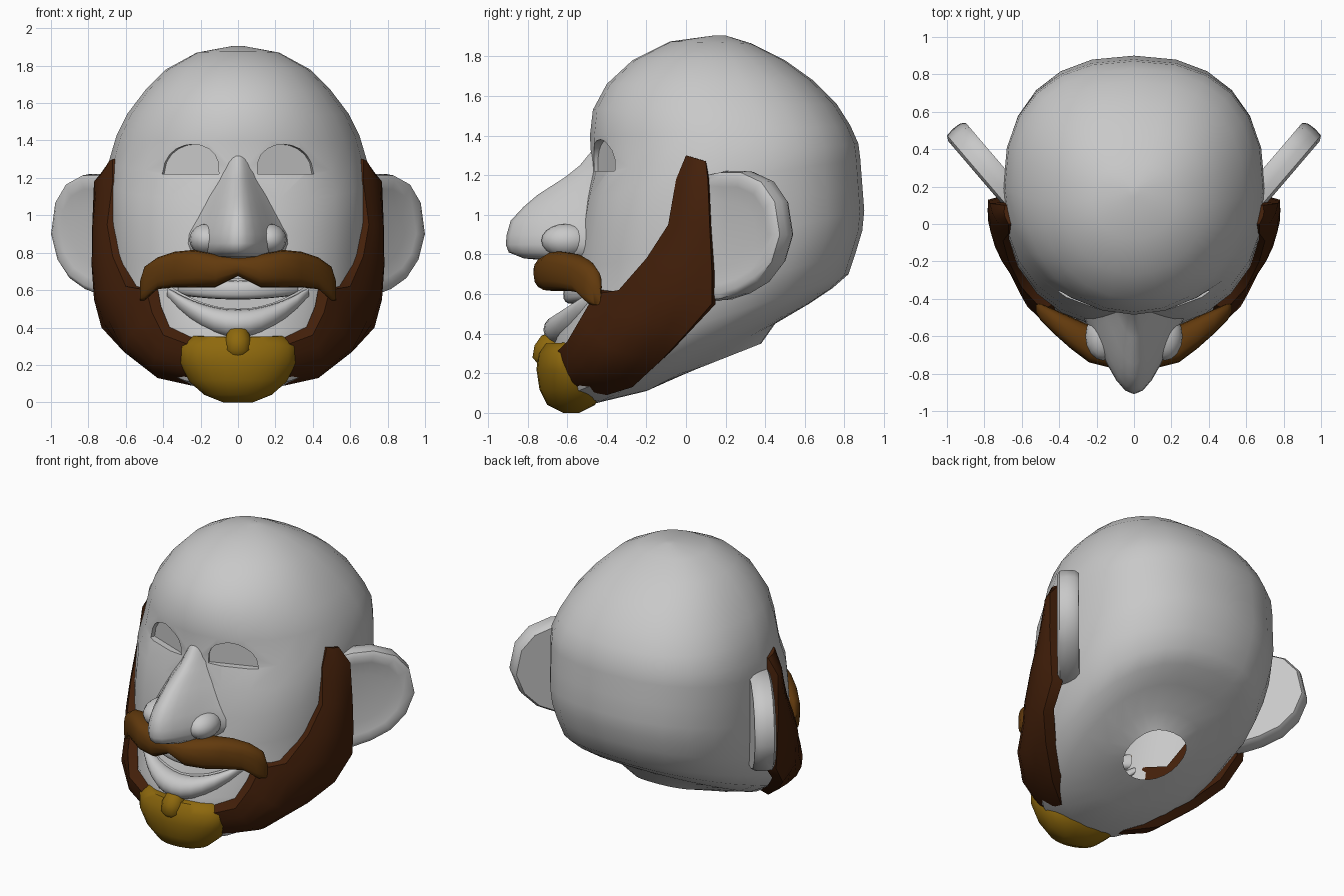
import bpy, bmesh
from math import sin, cos, pi, radians
from mathutils import Vector

cube = bpy.data.objects.get("Cube")
if cube:
    bpy.data.objects.remove(cube)


def material(name, rgb):
    m = bpy.data.materials.new(name)
    m.use_nodes = True
    m.diffuse_color = (*rgb, 1)
    m.node_tree.nodes["Principled BSDF"].inputs["Base Color"].default_value = (*rgb, 1)
    return m


SKIN = material("grey_skin", (0.58, 0.58, 0.58))
BEARD = material("dark_brown_hair", (0.056, 0.014, 0.003))
TACHE = material("brown_hair", (0.122, 0.042, 0.004))
GOATEE = material("golden_hair", (0.27, 0.14, 0.004))


def activate(ob):
    bpy.ops.object.select_all(action='DESELECT')
    ob.select_set(True)
    bpy.context.view_layer.objects.active = ob


def smooth(ob, angle=50):
    activate(ob)
    bpy.ops.object.shade_smooth_by_angle(angle=radians(angle))


def finish(name, bm, mat):
    bmesh.ops.recalc_face_normals(bm, faces=bm.faces[:])
    me = bpy.data.meshes.new(name)
    bm.to_mesh(me)
    bm.free()
    me.materials.append(mat)
    ob = bpy.data.objects.new(name, me)
    bpy.context.collection.objects.link(ob)
    smooth(ob)
    return ob


def loft(name, rings, mat):
    """Join a list of closed rings and cap both ends."""
    bm = bmesh.new()
    rows = [[bm.verts.new(p) for p in ring] for ring in rings]
    n = len(rows[0])
    for a, b in zip(rows, rows[1:]):
        for i in range(n):
            j = (i + 1) % n
            bm.faces.new((a[i], a[j], b[j], b[i]))
    bm.faces.new(rows[0])
    bm.faces.new(rows[-1])
    return finish(name, bm, mat)


def power(v, e):
    return abs(v) ** e * (1 if v >= 0 else -1)


def oval(yf, zf, yb, zb, w, front=1.0, n=24):
    """Tilted oval from a front point to a back point; lower exponents are squarer."""
    pts = []
    for i in range(n):
        c, s = cos(2 * pi * i / n), sin(2 * pi * i / n)
        e = front if c >= 0 else 0.84
        k = (1 - power(c, e)) / 2
        pts.append((w * power(s, e), yf + (yb - yf) * k, zf + (zb - zf) * k))
    return pts


def bar(name, stations, mat, n=16, e=0.75):
    """Loft along x; each station is x, y, z, half depth, half height."""
    rings = [[(x, y + hy * power(cos(2 * pi * i / n), e), z + hz * power(sin(2 * pi * i / n), e))
              for i in range(n)] for x, y, z, hy, hz in stations]
    return loft(name, rings, mat)


def ellipsoid(name, loc, size, mat):
    bm = bmesh.new()
    bmesh.ops.create_uvsphere(bm, u_segments=16, v_segments=10, radius=1)
    for v in bm.verts:
        v.co = Vector(a * b + c for a, b, c in zip(v.co, size, loc))
    return finish(name, bm, mat)


def carve(ob, cutter):
    mod = ob.modifiers.new("cut", 'BOOLEAN')
    mod.operation = 'DIFFERENCE'
    mod.solver = 'EXACT'
    mod.object = cutter
    activate(ob)
    bpy.ops.object.modifier_apply(modifier=mod.name)
    bpy.data.objects.remove(cutter)


# Head: from the neck opening, round the jaw and full cheeks, up to the crown
head = loft("head", [oval(*r) for r in (
    (.0, .2, .38, .35, .19), (-.2, .11, .45, .45, .31),
    (-.45, .05, .62, .55, .46), (-.62, .08, .74, .63, .57),
    (-.67, .2, .82, .70, .635), (-.67, .38, .86, .82, .68),
    (-.58, .55, .89, .92, .69, .92), (-.56, .72, .90, 1.02, .70, .86),
    (-.54, .9, .89, 1.15, .70, .86), (-.51, 1.08, .88, 1.28, .70, .87),
    (-.475, 1.22, .87, 1.36, .69, .94), (-.485, 1.4, .83, 1.45, .65),
    (-.47, 1.53, .76, 1.56, .59), (-.40, 1.66, .64, 1.68, .495),
    (-.27, 1.78, .5, 1.78, .385), (-.08, 1.875, .33, 1.865, .22),
    (.14, 1.905, .2, 1.905, .03))], SKIN)

# Eye openings: shallow arched recesses following the face
bpy.context.view_layer.update()
for side in (-1, 1):
    hit, loc, normal, _ = head.ray_cast(Vector((side * .26, -2, 1.3)), Vector((0, 1, 0)))
    out = Vector((normal.x, normal.y, 0)).normalized()
    across = Vector((-out.y * side, out.x * side, 0))
    arch = [(.16 * cos(pi * i / 10) - .02 * sin(pi * i / 10),
             .16 * sin(pi * i / 10) ** .8 - .08) for i in range(11)]
    rings = [[loc + out * d + across * u + Vector((0, 0, v)) for u, v in arch]
             for d in (-.04, .15)]
    carve(head, loft("eye_cutter", rings, SKIN))

# Smiling mouth opening
smile = [(.36 * k / 6, .5 + .12 * (k / 6) ** 2) for k in range(-6, 7)]
smile += [(.3, .66), (-.3, .66)]
carve(head, loft("mouth_cutter", [[(x, y, z) for x, z in smile] for y in (-.9, -.48)], SKIN))

# Open the hollow head at the neck
bm = bmesh.new()
bm.from_mesh(head.data)
neck = [f for f in bm.faces if f.calc_center_median().z < .4
        and all(abs(v.co.z - (.2 + .15 * v.co.y / .38)) < .005
                and -.01 < v.co.y < .39 and abs(v.co.x) < .2 for v in f.verts)]
bmesh.ops.delete(bm, geom=neck, context='FACES')
bm.to_mesh(head.data)
bm.free()
smooth(head, 40)

# Upper teeth and lower lip
teeth, lip = [], []
for k in range(-6, 7):
    q = (k / 6) ** 2
    teeth.append((.32 * k / 6, -.57 + .12 * q, .6 + .025 * q, .05, .05))
    lip.append((.38 * k / 6, -.635 + .17 * q, .42 + .17 * q, .085 - .055 * q, .075 - .05 * q))
bar("upper_teeth", teeth, SKIN)
bar("lower_lip", lip, SKIN, e=1)


# Nose: a soft ridge flaring into the face, with a rounded tip
def nose_ring(z, w, tip, base=-.4):
    steps = [k / 8 for k in range(-8, 9)]
    return [(w * s, base + (tip - base) * (1 + cos(pi * s)) / 2, z) for s in steps]


loft("nose", [nose_ring(*r) for r in (
    (.765, .26, -.66), (.78, .34, -.82), (.81, .37, -.895), (.85, .38, -.91), (.9, .37, -.905),
    (.97, .32, -.885), (1.04, .27, -.82), (1.1, .23, -.75),
    (1.19, .16, -.61), (1.25, .13, -.535), (1.33, .11, -.47))], SKIN)
for side, label in ((1, "left"), (-1, "right")):
    ellipsoid(label + "_nostril", (side * .165, -.6, .87), (.095, .13, .085), SKIN)

# Ears: angled slabs with a gently hollowed front
EAR = ((-.1, .56), (.08, .57), (.2, .6), (.33, .66), (.43, .76), (.485, .9),
       (.45, 1.07), (.36, 1.17), (.22, 1.22), (.08, 1.22), (-.1, 1.19))
LAYERS = ((.02, .5), (.01, .75), (.0, .9), (.015, .98), (.06, 1), (.11, .99), (.135, .94))
for side, label in ((1, "left"), (-1, "right")):
    loft(label + "_ear", [[(side * (.7 + .65 * s - .76 * d), .1 + .76 * s + .65 * d, z)
                           for s, z in ((.15 + (s - .15) * k, .9 + (z - .9) * k) for s, z in EAR)]
                          for d, k in LAYERS], SKIN)

# Side beard: front edge and rear edge of each station, from ear to chin
STATIONS = (
    ((.67, .0, 1.30), (.69, .1, 1.27)), ((.67, -.05, 1.18), (.77, .11, 1.18)),
    ((.70, -.09, .95), (.78, .12, .93)), ((.67, -.2, .78), (.78, .13, .72)),
    ((.60, -.34, .62), (.77, .13, .55)), ((.49, -.46, .60), (.73, .0, .40)),
    ((.46, -.53, .48), (.61, -.12, .27)), ((.40, -.6, .36), (.43, -.27, .13)),
    ((.24, -.66, .3), (.25, -.4, .09)))
for side, label in ((1, "left"), (-1, "right")):
    rings = []
    for i, (front, rear) in enumerate(STATIONS):
        f, r = Vector(front), Vector(rear)
        mid = (f + r) / 2
        out = (mid - Vector((0, .1, .75 if i > 4 else mid.z))).normalized()
        swell = (f - r).length * (.12 if i < 6 else .21)
        outer = [f.lerp(r, k / 6) + out * swell * sin(pi * k / 6) for k in range(7)]
        inner = [p - out * .07 for p in reversed(outer)]
        rings.append([(p.x * side, p.y, p.z) for p in outer + inner])
    loft(label + "_beard", rings, BEARD)

# Moustache: two drooping wings joined under the nose
WING = ((.525, -.45, .595, .02, .05), (.5, -.47, .635, .045, .09), (.43, -.52, .69, .065, .085),
        (.34, -.58, .71, .085, .095), (.24, -.64, .715, .1, .1), (.12, -.67, .705, .1, .09))
bar("moustache", [(-s[0], *s[1:]) for s in WING] + [(0, -.67, .725, .1, .05)]
    + list(reversed(WING)), TACHE)

# Goatee and the tuft under the lip
loft("goatee", [oval(*r) for r in (
    (-.62, .0, -.54, .0, .08), (-.70, .04, -.46, .04, .18), (-.74, .12, -.42, .1, .26),
    (-.755, .22, -.42, .2, .31), (-.745, .3, -.45, .3, .31), (-.71, .35, -.5, .36, .24))], GOATEE)
loft("chin_tuft", [oval(*r, n=12) for r in (
    (-.75, .25, -.66, .25, .05), (-.775, .28, -.64, .28, .07), (-.765, .34, -.62, .34, .07),
    (-.73, .39, -.62, .39, .05), (-.7, .4, -.64, .4, .03))], GOATEE)
